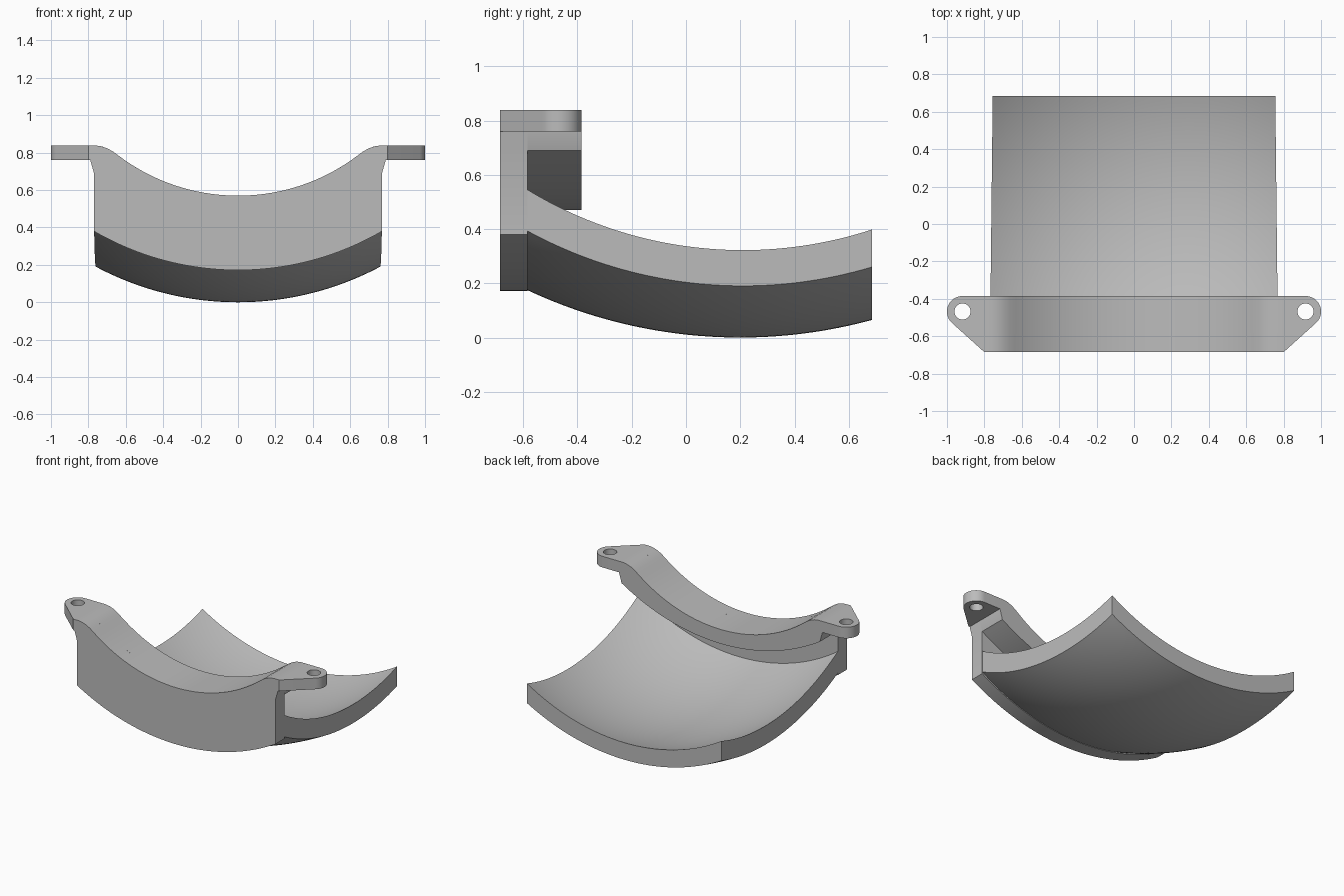
import bpy, bmesh
from math import sqrt, sin, cos, atan2, acos, hypot, pi, radians

cube = bpy.data.objects.get("Cube")
if cube:
    bpy.data.objects.remove(cube, do_unlink=True)

grey = bpy.data.materials.new("plain_grey")
grey.use_nodes = True
COLOR = (0.5, 0.5, 0.5, 1)
grey.diffuse_color = COLOR
bsdf = next(n for n in grey.node_tree.nodes if n.type == 'BSDF_PRINCIPLED')
bsdf.inputs["Base Color"].default_value = COLOR

N = 48                                  # columns across the width
FRONT, PLATE_BACK, BAND_BACK, REAR = -0.685, -0.585, -0.385, 0.685


def sag(x, r):
    return r - sqrt(r * r - x * x)


def span(a, b, n):
    return [a + (b - a) * i / n for i in range(n + 1)]


def finish(name, bm):
    bmesh.ops.recalc_face_normals(bm, faces=bm.faces)
    mesh = bpy.data.meshes.new(name)
    bm.to_mesh(mesh)
    bm.free()
    mesh.materials.append(grey)
    ob = bpy.data.objects.new(name, mesh)
    bpy.context.collection.objects.link(ob)
    bpy.ops.object.select_all(action='DESELECT')
    ob.select_set(True)
    bpy.context.view_layer.objects.active = ob
    bpy.ops.object.shade_smooth_by_angle(angle=radians(25))
    return ob


def loft(name, sections):
    """Solid through (y, lower line, upper line) sections, with quad end caps."""
    bm = bmesh.new()
    rings = [[bm.verts.new((x, y, z)) for x, z in low + up[::-1]]
             for y, low, up in sections]
    m = len(rings[0])
    for a, b in zip(rings, rings[1:]):
        for i in range(m):
            j = (i + 1) % m
            bm.faces.new((a[i], a[j], b[j], b[i]))
    for ring in (rings[0], rings[-1]):
        for i in range(m // 2 - 1):
            bm.faces.new((ring[i], ring[i + 1], ring[m - 2 - i], ring[m - 1 - i]))
    return finish(name, bm)


# Curved shell: concentric outer and inner surfaces, bent in both directions
def bowl(x, y, inset):
    rx, ry = 1.615 - inset, 1.85 - inset
    return inset + ry - sqrt((ry - sag(x, rx)) ** 2 - (y - 0.2) ** 2)


sections = []
for y in span(PLATE_BACK, REAR, 40):
    w = 0.763 - 0.011 * y
    xs = span(-w, w, N)
    sections.append((y, [(x, bowl(x, y, 0)) for x in xs],
                     [(x, bowl(x, y, 0.115)) for x in xs]))
loft("curved_shell", sections)


# Upper saddle line: a central arc rounded over into the flat ears
def saddle(x):
    x = abs(x)
    if x < 0.65:
        return 0.57 + sag(x, 1.06)
    t = min((x - 0.65) / 0.115, 1)
    start = 0.57 + sag(0.65, 1.06)
    return start + (0.838 - start) * (1 - (1 - t) ** 2)


ends = [(0.79, 0.76), (0.77, 0.69)]
arc = span(-0.77, 0.77, N)


def with_ends(points, tips):
    return [(-x, z) for x, z in tips] + points + [(x, z) for x, z in tips[::-1]]


top = [(x, saddle(x)) for x in span(-0.79, 0.79, N + 2)]
under = with_ends([(x, 0.47 + sag(x, 1.46)) for x in arc], ends[:1])

# Overhanging band behind the plate
loft("saddle_band", [(y, under, top) for y in (PLATE_BACK, BAND_BACK)])

# Front plate, full height
top_plate = [(x, saddle(x)) for x in span(-0.79, 0.79, N + 4)]
low_plate = with_ends([(x, 0.172 + sag(x, 1.53)) for x in arc], ends)
loft("front_plate", [(y, low_plate, top_plate) for y in (FRONT, PLATE_BACK)])

# Mounting ears with bolt holes
CX, CY, R, HOLE = 0.917, -0.468, 0.083, 0.043
px, py = 0.8, FRONT
dx, dy = px - CX, py - CY
tangent = atan2(dy, dx) + acos(R / hypot(dx, dy))


def ear(name, side):
    outline = [(0.79, FRONT), (px, py)]
    outline += [(CX + R * cos(a), CY + R * sin(a)) for a in span(tangent, pi / 2, 20)]
    outline.append((0.79, BAND_BACK))
    hole = [(CX + HOLE * cos(a), CY + HOLE * sin(a)) for a in span(0, 2 * pi, 32)[:-1]]
    bm = bmesh.new()
    edges = []
    for loop in (outline, hole):
        vs = [bm.verts.new((side * x, y, 0.76)) for x, y in loop]
        edges += [bm.edges.new((a, b)) for a, b in zip(vs, vs[1:] + vs[:1])]
    bmesh.ops.triangle_fill(bm, edges=edges, use_beauty=True)
    geo = bmesh.ops.extrude_face_region(bm, geom=bm.faces[:], use_keep_orig=True)["geom"]
    bmesh.ops.translate(bm, vec=(0, 0, 0.078),
                        verts=[g for g in geo if isinstance(g, bmesh.types.BMVert)])
    return finish(name, bm)


ear("left_ear", 1)
ear("right_ear", -1)
